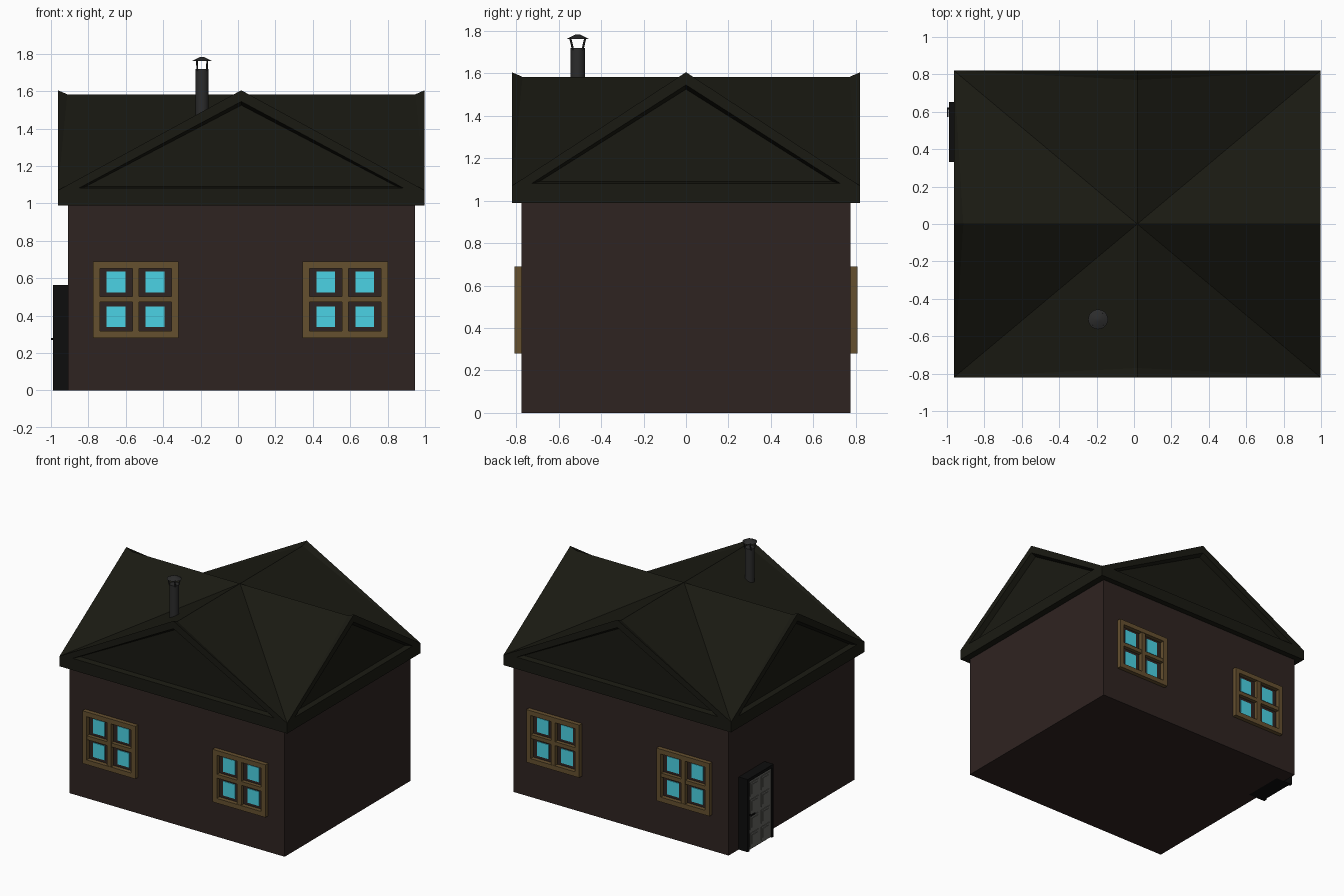
import bpy, bmesh, math
from mathutils import Matrix, Vector

if "Cube" in bpy.data.objects:
    bpy.data.objects.remove(bpy.data.objects["Cube"])

CX = 0.0175  # centre of the house body in x


def material(name, rgb):
    m = bpy.data.materials.new(name)
    m.diffuse_color = (*rgb, 1)
    m.use_nodes = True
    m.node_tree.nodes["Principled BSDF"].inputs["Base Color"].default_value = m.diffuse_color
    return m


WALL = material("wall_brown", (0.028, 0.017, 0.015))
ROOF = material("roof_dark", (0.010, 0.010, 0.006))
WOOD = material("window_wood", (0.13, 0.08, 0.028))
GLASS = material("glass_cyan", (0.07, 0.65, 0.78))
BLACK = material("door_black", (0.004, 0.004, 0.004))
GREY = material("door_grey", (0.13, 0.13, 0.12))
METAL = material("chimney_metal", (0.025, 0.025, 0.025))


def finish(name, bm, mat):
    bmesh.ops.recalc_face_normals(bm, faces=bm.faces)
    me = bpy.data.meshes.new(name)
    bm.to_mesh(me)
    bm.free()
    me.materials.append(mat)
    ob = bpy.data.objects.new(name, me)
    bpy.context.collection.objects.link(ob)
    return ob


def boxes(name, items, mat, xf=None):
    """One object made of boxes given as (x0, x1, y0, y1, z0, z1)."""
    bm = bmesh.new()
    for x0, x1, y0, y1, z0, z1 in items:
        m = Matrix.Translation(((x0 + x1) / 2, (y0 + y1) / 2, (z0 + z1) / 2))
        bmesh.ops.create_cube(bm, size=1, matrix=m @ Matrix.Diagonal((x1 - x0, y1 - y0, z1 - z0, 1)))
    if xf:
        bm.transform(xf)
    return finish(name, bm, mat)


def tube(bm, a, b, r1, r2, n):
    a, b = Vector(a), Vector(b)
    d = b - a
    m = Matrix.Translation((a + b) / 2) @ d.to_track_quat('Z', 'Y').to_matrix().to_4x4()
    bmesh.ops.create_cone(bm, cap_ends=True, segments=n, radius1=r1, radius2=r2, depth=d.length, matrix=m)


# Walls
boxes("walls", [(-0.91, 0.945, -0.775, 0.775, 0, 0.99)], WALL)

# Cross-gable roof: the same quarter is built on each side
bm = bmesh.new()
HX, HY = 0.98, 0.82
EAVE, CORNER, RIDGE, PEAK = 0.99, 1.07, 1.583, 1.605
for k in range(4):
    rot = Matrix.Rotation(k * math.pi / 2, 3, 'Z')
    half, out = (HX, HY) if k % 2 == 0 else (HY, HX)

    def V(u, d, z):
        p = rot @ Vector((u, -d, z))
        return bm.verts.new((p.x + CX, p.y, p.z))

    b0, b1 = V(-half, out, EAVE), V(half, out, EAVE)
    rings = [[b0, b1]]
    tri = [V(-half, out, CORNER), V(half, out, CORNER), V(0, out, PEAK)]
    ridge, mid = V(0, out - 0.05, RIDGE), V(0, 0, RIDGE)
    bm.faces.new((b0, b1, tri[1], tri[0]))                      # fascia
    for c in tri[:2]:                                           # slopes
        bm.faces.new((mid, ridge, c))
        bm.faces.new((ridge, tri[2], c))
    f = half * 0.885
    lip = [V(-f, out, 1.082), V(f, out, 1.082), V(0, out, 1.545)]
    f -= 0.035
    deep = [V(-f, out - 0.04, 1.09), V(f, out - 0.04, 1.09), V(0, out - 0.04, 1.525)]
    for p, q in ((tri, lip), (lip, deep)):                      # recessed gable
        for i in range(3):
            j = (i + 1) % 3
            bm.faces.new((p[i], p[j], q[j], q[i]))
    bm.faces.new(deep)
    bm.faces.new((b0, b1, V(0, 0, EAVE)))                       # soffit
bmesh.ops.remove_doubles(bm, verts=bm.verts, dist=1e-4)
finish("roof", bm, ROOF)

# Windows: two on the front, the pair turned round for the back
spin = Matrix.Translation((CX, 0, 0)) @ Matrix.Rotation(math.pi, 4, 'Z') @ Matrix.Translation((-CX, 0, 0))
for side, xf in (("front", None), ("back", spin)):
    for tag, c in (("left", -0.547), ("right", 0.574)):
        w, t, z0, z1, zm = 0.228, 0.037, 0.28, 0.69, 0.488
        y0, y1 = -0.808, -0.77
        frame = [(c - w, c - w + t, y0, y1, z0, z1), (c + w - t, c + w, y0, y1, z0, z1),
                 (c - w + t, c + w - t, y0, y1, z0, z0 + t), (c - w + t, c + w - t, y0, y1, z1 - t, z1),
                 (c - 0.018, c + 0.018, y0 + 0.003, y1, z0 + t, z1 - t),
                 (c - w + t, c + w - t, y0 + 0.004, y1, zm - 0.015, zm + 0.015)]
        boxes(f"{side}_{tag}_window_frame", frame, WOOD, xf)
        panes = [(c + dx - 0.05, c + dx + 0.05, -0.78, -0.77, z - 0.057, z + 0.055)
                 for dx in (-0.105, 0.103) for z in (0.395, 0.58)]
        boxes(f"{side}_{tag}_window_panes", panes, GLASS, xf)

# Door on the left wall: deep frame, leaf, eight raised panels, lever handle
boxes("door_frame", [(-0.975, -0.84, 0.332, 0.652, 0, 0.565),
                     (-0.988, -0.975, 0.332, 0.355, 0, 0.565), (-0.988, -0.975, 0.629, 0.652, 0, 0.565),
                     (-0.988, -0.975, 0.355, 0.629, 0.542, 0.565)], BLACK)
boxes("door_leaf", [(-0.979, -0.97, 0.355, 0.629, 0.006, 0.542)], GREY)
panels = []
for y in (0.425, 0.559):
    for i in range(4):
        z = 0.075 + i * 0.131
        panels.append((-0.983, -0.978, y - 0.052, y + 0.052, z - 0.052, z + 0.052))
        panels.append((-0.986, -0.982, y - 0.036, y + 0.036, z - 0.036, z + 0.036))
boxes("door_panels", panels, GREY)
boxes("door_handle", [(-1.0, -0.975, 0.612, 0.624, 0.269, 0.281),
                      (-1.0, -0.993, 0.572, 0.612, 0.270, 0.280)], BLACK)

# Chimney pipe with a cap on four struts
PX, PY = -0.192, -0.51
bm = bmesh.new()
tube(bm, (PX, PY, 1.38), (PX, PY, 1.72), 0.035, 0.035, 24)
pipe = finish("chimney_pipe", bm, METAL)
bm = bmesh.new()
for sx in (-1, 1):
    for sy in (-1, 1):
        tube(bm, (PX + sx * 0.025, PY + sy * 0.022, 1.71),
             (PX + sx * 0.028, PY + sy * 0.036, 1.768), 0.005, 0.005, 6)
finish("chimney_struts", bm, METAL)
bm = bmesh.new()
tube(bm, (PX, PY, 1.762), (PX, PY, 1.782), 0.053, 0.012, 24)
cap = finish("chimney_cap", bm, METAL)
for ob in (pipe, cap):
    bpy.ops.object.select_all(action='DESELECT')
    ob.select_set(True)
    bpy.context.view_layer.objects.active = ob
    bpy.ops.object.shade_smooth_by_angle(angle=math.radians(35))
